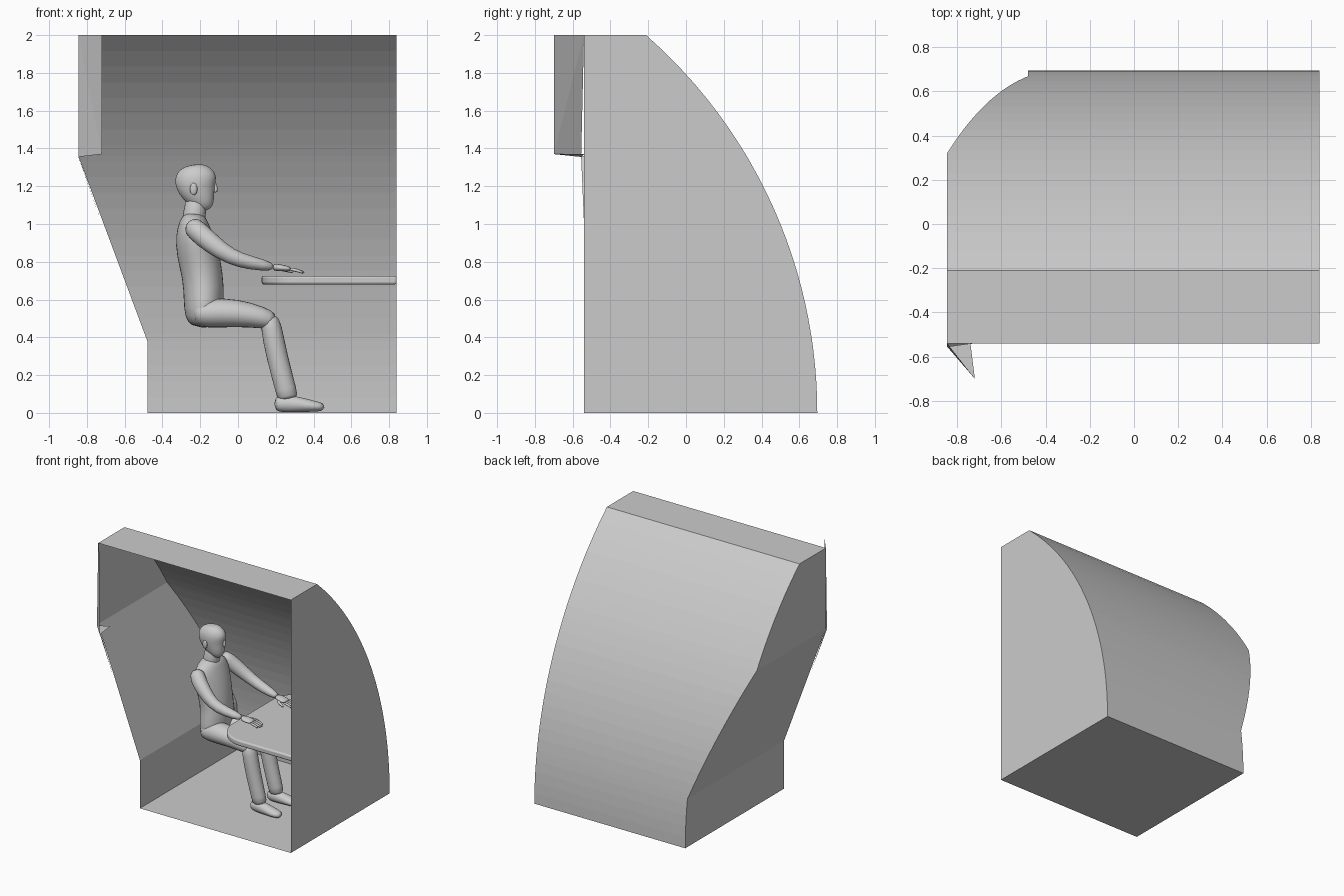
import bpy, bmesh
from math import sin, cos, pi, sqrt, radians
from mathutils import Vector

if "Cube" in bpy.data.objects:
    bpy.data.objects.remove(bpy.data.objects["Cube"], do_unlink=True)

grey = bpy.data.materials.new("plain_grey")
grey.use_nodes = True
colour = (0.6, 0.6, 0.6, 1)
grey.diffuse_color = colour
grey.node_tree.nodes["Principled BSDF"].inputs["Base Color"].default_value = colour


def add_object(name, verts, faces, smooth=False, subdivide=0):
    mesh = bpy.data.meshes.new(name)
    mesh.from_pydata([tuple(v) for v in verts], [], faces)
    mesh.materials.append(grey)
    obj = bpy.data.objects.new(name, mesh)
    bpy.context.collection.objects.link(obj)
    bm = bmesh.new()
    bm.from_mesh(mesh)
    bmesh.ops.recalc_face_normals(bm, faces=bm.faces)
    for f in bm.faces:
        f.smooth = smooth
    bm.to_mesh(mesh)
    bm.free()
    if subdivide:
        mod = obj.modifiers.new("round", "SUBSURF")
        mod.levels = mod.render_levels = subdivide
    return obj


def loft(name, stations, sides=12, subdivide=1):
    """Closed tube; each station is x, y, z, radius along y, radius across."""
    centres = [Vector(s[:3]) for s in stations]
    verts, faces = [], []
    last = len(stations) - 1
    for i, s in enumerate(stations):
        tangent = (centres[min(i + 1, last)] - centres[max(i - 1, 0)]).normalized()
        across = tangent.cross(Vector((0, 1, 0))).normalized()
        side = across.cross(tangent)
        for k in range(sides):
            a = 2 * pi * k / sides
            verts.append(centres[i] + side * s[3] * cos(a) + across * s[4] * sin(a))
    for i in range(last):
        for k in range(sides):
            n = (k + 1) % sides
            faces.append((i * sides + k, i * sides + n,
                          (i + 1) * sides + n, (i + 1) * sides + k))
    faces.append(tuple(range(sides)))
    faces.append(tuple(last * sides + k for k in range(sides)))
    return add_object(name, verts, faces, True, subdivide)


def ball(name, centre, size):
    bm = bmesh.new()
    bmesh.ops.create_uvsphere(bm, u_segments=16, v_segments=10, radius=1)
    verts = [Vector(c * s for c, s in zip(v.co, size)) + Vector(centre) for v in bm.verts]
    bm.verts.index_update()
    faces = [[v.index for v in f.verts] for f in bm.faces]
    bm.free()
    return add_object(name, verts, faces, True)


# Booth shell: thin panels, open at the front
FRONT, RIGHT, TOP = -0.54, 0.84, 2.0
KICK, FOLD = 0.38, 1.36
RADIUS, BACK = 2.66, 0.695


def left_x(z):
    t = min(max((z - KICK) / (FOLD - KICK), 0), 1)
    return -0.48 - 0.365 * t


def back_y(z):
    return BACK - RADIUS + sqrt(RADIUS ** 2 - z ** 2)


levels = sorted([TOP * i / 24 for i in range(25)] + [KICK, FOLD])

# Curved back
verts = [(x, back_y(z), z) for z in levels for x in (left_x(z), RIGHT)]
add_object("curved_back", verts,
           [(2 * i, 2 * i + 1, 2 * i + 3, 2 * i + 2) for i in range(len(levels) - 1)])

# Flat side wall
verts = [(RIGHT, back_y(z), z) for z in levels] + [(RIGHT, FRONT, TOP), (RIGHT, FRONT, 0)]
add_object("flat_side_wall", verts, [tuple(range(len(verts)))])

# Folded side wall: three flat panels
for name, low, high in (("lower", 0, KICK), ("sloped", KICK, FOLD), ("upper", FOLD, TOP)):
    verts = [(left_x(z), back_y(z), z) for z in levels if low <= z <= high]
    verts += [(left_x(high), FRONT, high), (left_x(low), FRONT, low)]
    add_object(name + "_side_panel", verts, [tuple(range(len(verts)))])

# Floor and roof
for name, z in (("floor", 0), ("roof", TOP)):
    add_object(name, [(left_x(z), FRONT, z), (RIGHT, FRONT, z),
                      (RIGHT, back_y(z), z), (left_x(z), back_y(z), z)], [(0, 1, 2, 3)])

# Small angled flap at the open edge, with its bottom fold and sliver
add_object("front_flap",
           [(-0.845, FRONT, TOP), (-0.72, -0.7, TOP), (-0.72, -0.7, 1.37),
            (-0.845, -0.555, 1.355), (-0.74, FRONT, 1.37),
            (-0.72, FRONT, 1.0), (-0.845, FRONT, FOLD)],
           [(0, 1, 2), (0, 2, 3), (3, 2, 4), (3, 5, 6)])

# Table with rounded corners, fixed to the flat wall
HALF, CORNER, END, UNDER, UPPER = 0.465, 0.215, 0.125, 0.68, 0.725
outline = [(RIGHT, -HALF)]
for sign in (-1, 1):
    for i in range(11):
        a = pi / 2 * (i / 10 if sign < 0 else 1 - i / 10)
        outline.append((END + CORNER * (1 - sin(a)), sign * (HALF - CORNER * (1 - cos(a)))))
outline.append((RIGHT, HALF))
n = len(outline)
table = add_object("table_top", [(x, y, z) for z in (UNDER, UPPER) for x, y in outline],
                   [tuple(range(n)), tuple(range(n, 2 * n))]
                   + [(i, (i + 1) % n, n + (i + 1) % n, n + i) for i in range(n)])
bevel = table.modifiers.new("soft_edge", "BEVEL")
bevel.width, bevel.segments, bevel.limit_method = 0.012, 3, "ANGLE"
bevel.angle_limit = radians(40)
bpy.context.view_layer.objects.active = table
table.select_set(True)
bpy.ops.object.shade_smooth_by_angle()
table.select_set(False)

# Seated figure: trunk, neck and head
loft("torso", [(-0.19, 0, 0.45, 0.12, 0.06), (-0.185, 0, 0.5, 0.17, 0.1),
               (-0.18, 0, 0.6, 0.165, 0.11), (-0.185, 0, 0.72, 0.14, 0.11),
               (-0.215, 0, 0.85, 0.16, 0.115), (-0.235, 0, 0.95, 0.18, 0.1),
               (-0.235, 0, 1.02, 0.15, 0.075), (-0.23, 0, 1.06, 0.07, 0.05)], 16)
loft("neck", [(-0.24, 0, 0.98, 0.08, 0.07), (-0.23, 0, 1.06, 0.058, 0.06),
              (-0.215, 0, 1.16, 0.055, 0.06)])
loft("head", [(-0.15, 0, 1.08, 0.025, 0.025), (-0.175, 0, 1.11, 0.055, 0.06),
              (-0.212, 0, 1.17, 0.07, 0.098), (-0.225, 0, 1.23, 0.08, 0.117),
              (-0.23, 0, 1.28, 0.068, 0.1), (-0.235, 0, 1.315, 0.035, 0.05)], 16, 2)
loft("nose", [(-0.125, 0, 1.225, 0.008, 0.008), (-0.118, 0, 1.19, 0.012, 0.014),
              (-0.12, 0, 1.165, 0.014, 0.012)], 8)

# Paired limbs
for word, s in (("near", -1), ("far", 1)):
    ball(word + "_ear", (-0.235, s * 0.078, 1.185), (0.02, 0.01, 0.032))
    loft(word + "_thigh", [(-0.24, s * 0.08, 0.52, 0.075, 0.06),
                           (-0.17, s * 0.09, 0.53, 0.095, 0.085),
                           (0, s * 0.1, 0.53, 0.085, 0.077),
                           (0.13, s * 0.105, 0.505, 0.068, 0.06),
                           (0.2, s * 0.105, 0.48, 0.05, 0.045)])
    loft(word + "_shin", [(0.165, s * 0.105, 0.52, 0.05, 0.04),
                          (0.175, s * 0.105, 0.46, 0.062, 0.06),
                          (0.205, s * 0.105, 0.3, 0.055, 0.058),
                          (0.26, s * 0.105, 0.1, 0.05, 0.058),
                          (0.265, s * 0.105, 0.07, 0.048, 0.056)])
    loft(word + "_shoe", [(0.19, s * 0.105, 0.045, 0.035, 0.035),
                          (0.24, s * 0.105, 0.05, 0.043, 0.05),
                          (0.32, s * 0.11, 0.045, 0.045, 0.043),
                          (0.4, s * 0.115, 0.035, 0.05, 0.03),
                          (0.46, s * 0.115, 0.03, 0.03, 0.022)])
    loft(word + "_arm", [(-0.25, s * 0.15, 1.0, 0.05, 0.05),
                         (-0.225, s * 0.19, 0.97, 0.06, 0.06),
                         (-0.14, s * 0.225, 0.895, 0.052, 0.056),
                         (-0.04, s * 0.25, 0.825, 0.043, 0.043),
                         (0.06, s * 0.24, 0.795, 0.042, 0.04),
                         (0.2, s * 0.22, 0.77, 0.027, 0.023)])
    loft(word + "_palm", [(0.18, s * 0.22, 0.772, 0.026, 0.022),
                          (0.23, s * 0.215, 0.768, 0.04, 0.018),
                          (0.285, s * 0.21, 0.76, 0.042, 0.014)])
    # Fingers and thumb
    for i in range(4):
        y = s * (0.178 + 0.021 * i)
        reach = 0.345 + 0.01 * sin(pi * i / 3)
        loft(word + "_finger", [(0.27, y, 0.762, 0.01, 0.01),
                                (0.32, y, 0.754, 0.01, 0.01),
                                (reach, y, 0.74, 0.007, 0.007)], 8)
    loft(word + "_thumb", [(0.21, s * 0.19, 0.765, 0.012, 0.012),
                           (0.26, s * 0.155, 0.755, 0.012, 0.011),
                           (0.295, s * 0.15, 0.745, 0.008, 0.008)], 8)
